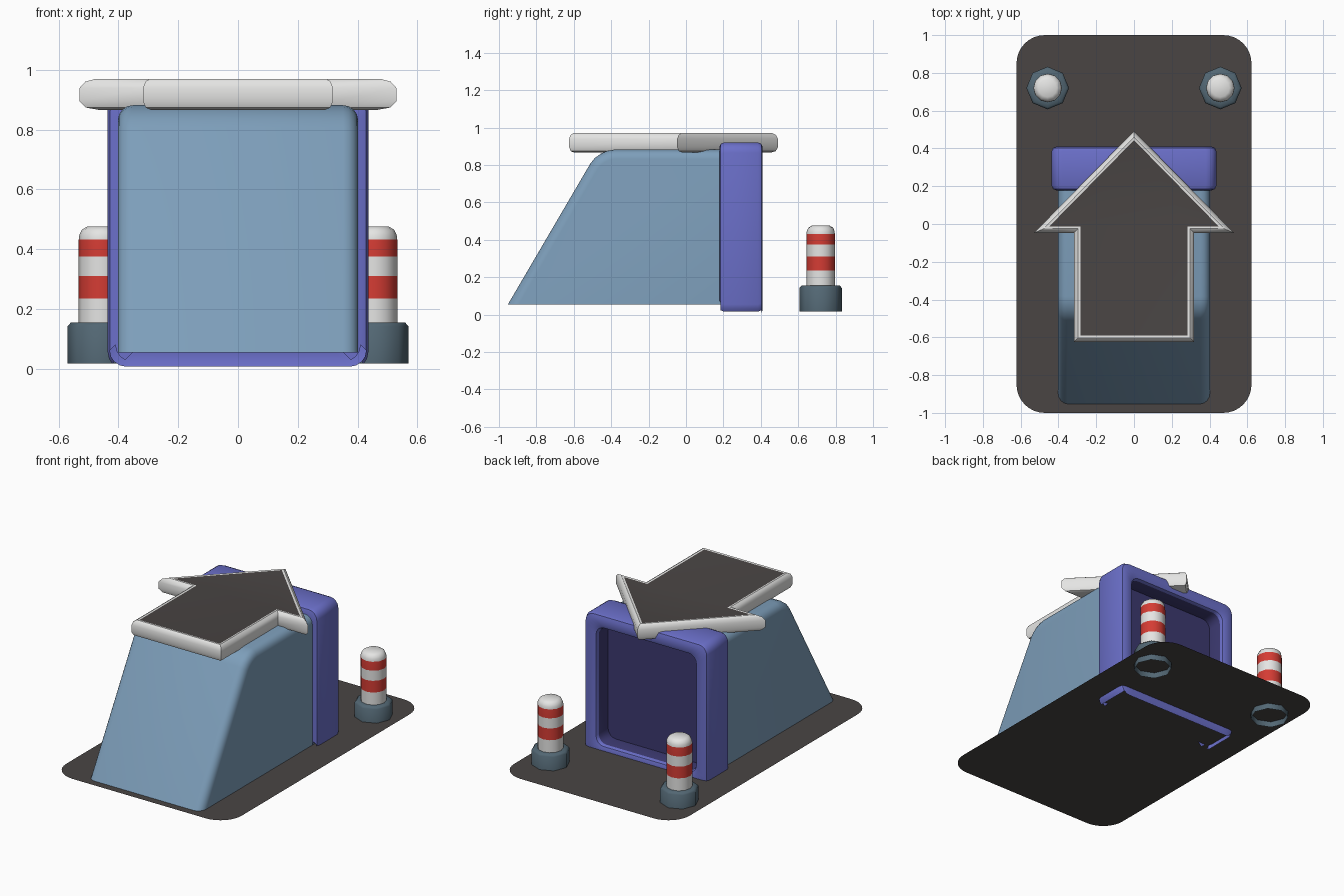
import bpy, bmesh, math
from mathutils import Vector

if "Cube" in bpy.data.objects:
    bpy.data.objects.remove(bpy.data.objects["Cube"])


def mat(name, r, g, b):
    m = bpy.data.materials.new(name)
    m.diffuse_color = (r, g, b, 1)
    m.use_nodes = True
    m.node_tree.nodes["Principled BSDF"].inputs["Base Color"].default_value = m.diffuse_color
    return m


TARMAC = mat("dark tarmac", 0.067, 0.059, 0.057)
BLUE = mat("pale blue", 0.205, 0.342, 0.491)
PURPLE = mat("purple", 0.145, 0.158, 0.58)
DEEP = mat("deep purple", 0.045, 0.041, 0.162)
WHITE = mat("white", 0.78, 0.78, 0.77)
RED = mat("red", 0.66, 0.045, 0.034)
SLATE = mat("slate", 0.085, 0.135, 0.172)


def finish(name, bm, mats, angle=35):
    me = bpy.data.meshes.new(name)
    bm.to_mesh(me)
    bm.free()
    for m in mats:
        me.materials.append(m)
    ob = bpy.data.objects.new(name, me)
    bpy.context.collection.objects.link(ob)
    bpy.ops.object.select_all(action='DESELECT')
    ob.select_set(True)
    bpy.context.view_layer.objects.active = ob
    bpy.ops.object.shade_smooth_by_angle(angle=math.radians(angle))
    return ob


def loft(rings, band_mats=None, cap_start=None, cap_end=None):
    """Skin closed rings of points; caps take a material index or None."""
    bm = bmesh.new()
    vs = [[bm.verts.new(p) for p in r] for r in rings]
    n = len(vs[0])
    for k in range(len(vs) - 1):
        for i in range(n):
            j = (i + 1) % n
            f = bm.faces.new((vs[k][i], vs[k][j], vs[k + 1][j], vs[k + 1][i]))
            f.material_index = band_mats[k] if band_mats else 0
    if cap_start is not None:
        bm.faces.new(vs[0][::-1]).material_index = cap_start
    if cap_end is not None:
        bm.faces.new(vs[-1]).material_index = cap_end
    bmesh.ops.recalc_face_normals(bm, faces=bm.faces)
    return bm


def rounded_rect(hx, hy, r, seg=5):
    pts = []
    for q, (sx, sy) in enumerate(((1, 1), (-1, 1), (-1, -1), (1, -1))):
        for i in range(seg + 1):
            a = math.pi / 2 * (q + i / seg)
            pts.append((sx * (hx - r) + r * math.cos(a), sy * (hy - r) + r * math.sin(a)))
    return pts


def inset(poly, d):
    """Mitred inward offset of a counter-clockwise outline."""
    out = []
    n = len(poly)
    for i in range(n):
        p0, p, p1 = (Vector(poly[k % n]) for k in (i - 1, i, i + 1))
        a, b = (p - p0).normalized(), (p1 - p).normalized()
        na, nb = Vector((-a.y, a.x)), Vector((-b.y, b.x))
        out.append(p + (na + nb) * (d / (1 + na.dot(nb))))
    return out


# ground plate: a single thin sheet
bm = bmesh.new()
bm.faces.new([bm.verts.new((x, y, 0.055)) for x, y in rounded_rect(0.622, 1.0, 0.15, 8)])
finish("ground_plate", bm, [TARMAC])

# sloping tunnel body, open underneath
bm = bmesh.new()
side = [(-0.952, 0.055), (0.2, 0.055), (0.2, 0.882), (-0.468, 0.882)]
L = [bm.verts.new((-0.402, y, z)) for y, z in side]
R = [bm.verts.new((0.402, y, z)) for y, z in side]
bm.faces.new(L)
bm.faces.new(R[::-1])
for i in (1, 2, 3):
    j = (i + 1) % 4
    bm.faces.new((L[i], L[j], R[j], R[i]))
bmesh.ops.recalc_face_normals(bm, faces=bm.faces)
ridge = [e for e in bm.edges if set(e.verts) == {L[3], R[3]}]
bmesh.ops.bevel(bm, geom=ridge, offset=0.085, segments=4, profile=0.5, affect='EDGES')
rim = [e for e in bm.edges
       if abs(e.verts[0].co.x - e.verts[1].co.x) < 1e-4
       and max(v.co.z for v in e.verts) > 0.1
       and min(v.co.y for v in e.verts) < 0.19]
bmesh.ops.bevel(bm, geom=rim, offset=0.05, segments=4, profile=0.5, affect='EDGES')
finish("tunnel_body", bm, [BLUE], 40)

# portal frame with recessed dark panel
section = [(0.10, 0.178), (0.025, 0.178), (0.007, 0.185), (0, 0.203), (0, 0.385),
           (0.007, 0.403), (0.025, 0.41), (0.062, 0.41), (0.08, 0.403), (0.087, 0.385),
           (0.087, 0.29)]
rings = []
for d, y in section:
    rings.append([(x, y, z + 0.46) for x, z in rounded_rect(0.436 - d, 0.46 - d, 0.055, 4)])
bm = loft(rings, [0] * 9 + [1], None, 1)
# the underside and lower front of the sill are left open
sill = [f for f in bm.faces
        if (f.normal.z < -0.7 and f.calc_center_median().z < 0.02)
        or (f.normal.y < -0.5 and f.calc_center_median().z < 0.07)]
bmesh.ops.delete(bm, geom=sill, context='FACES')
finish("portal_frame", bm, [PURPLE, DEEP], 40)

# roof arrow: white rounded rim around a dark top
half = [(0.318, -0.625), (0.318, -0.047), (0.53, -0.047)]
arrow = half + [(0, 0.492)] + [(-x, y) for x, y in reversed(half)]
rim = [(0.028, 0.866), (0.009, 0.874), (0, 0.895), (0, 0.94), (0.008, 0.961),
       (0.022, 0.97), (0.034, 0.968)]
bm = loft([[(p.x, p.y, z) for p in inset(arrow, d)] for d, z in rim], None, 0, 1)
finish("roof_arrow", bm, [WHITE, TARMAC], 40)


# striped bollards with hollow feet
def lathe(prof, x, y, n):
    return [[(x + r * math.cos(2 * math.pi * i / n), y + r * math.sin(2 * math.pi * i / n), z)
             for i in range(n)] for r, z in prof]


for s, label in ((-1, "left"), (1, "right")):
    cx, cy = s * 0.457, 0.72
    foot = [(0.113, 0.018), (0.113, 0.143), (0.102, 0.155), (0.07, 0.155)]
    finish(label + "_bollard_foot", loft(lathe(foot, cx, cy, 8)), [SLATE], 50)
    post = [(0.076, 0.1), (0.076, 0.235), (0.076, 0.31), (0.076, 0.375), (0.076, 0.432),
            (0.074, 0.448), (0.066, 0.465), (0.048, 0.476)]
    finish(label + "_bollard_post",
           loft(lathe(post, cx, cy, 12), [0, 1, 0, 1, 0, 0, 0], None, 0), [WHITE, RED], 50)
